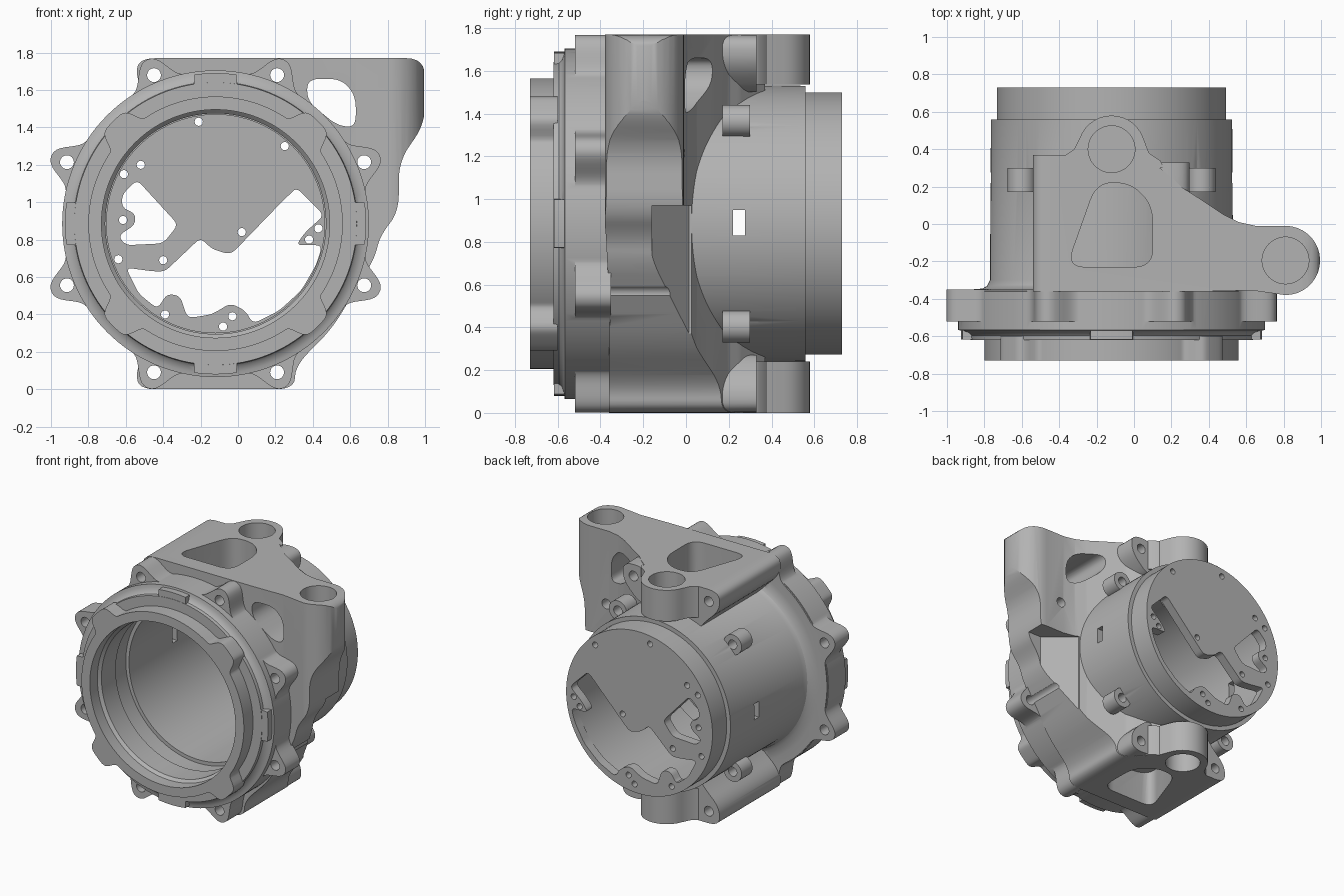
import bpy, bmesh, math
from math import sin, cos, pi, radians
from mathutils import Vector

cube = bpy.data.objects.get("Cube")
if cube:
    bpy.data.objects.remove(cube, do_unlink=True)

grey = bpy.data.materials.new("cast_grey")
grey.use_nodes = True
grey.diffuse_color = (0.45, 0.45, 0.45, 1)
grey.node_tree.nodes["Principled BSDF"].inputs["Base Color"].default_value = grey.diffuse_color

CX, CZ, TOP = -0.12, 0.885, 1.77   # main bore axis and overall height


def finish(name, bm):
    bmesh.ops.recalc_face_normals(bm, faces=bm.faces)
    mesh = bpy.data.meshes.new(name)
    bm.to_mesh(mesh)
    bm.free()
    mesh.materials.append(grey)
    ob = bpy.data.objects.new(name, mesh)
    bpy.context.collection.objects.link(ob)
    return ob


def prism(name, pts, lo, hi, axis="y"):
    """Extrude a 2D outline along y (points x,z) or z (points x,y)."""
    bm = bmesh.new()
    put = (lambda p, t: (p[0], t, p[1])) if axis == "y" else (lambda p, t: (p[0], p[1], t))
    a = [bm.verts.new(put(p, lo)) for p in pts]
    b = [bm.verts.new(put(p, hi)) for p in pts]
    bm.faces.new(a)
    bm.faces.new(b)
    for i in range(len(pts)):
        j = (i + 1) % len(pts)
        bm.faces.new((a[i], a[j], b[j], b[i]))
    return finish(name, bm)


def lathe(name, profile, n=128):
    """Revolve (y, radius) points about the main axis, closed with end caps."""
    bm = bmesh.new()
    rings = [[bm.verts.new((CX + r * cos(2 * pi * i / n), y, CZ + r * sin(2 * pi * i / n)))
              for i in range(n)] for y, r in profile]
    for p, q in zip(rings, rings[1:]):
        for i in range(n):
            j = (i + 1) % n
            bm.faces.new((p[i], p[j], q[j], q[i]))
    bm.faces.new(rings[0])
    bm.faces.new(rings[-1])
    return finish(name, bm)


def circle(x, y, r, n=32):
    return [(x + r * cos(2 * pi * i / n), y + r * sin(2 * pi * i / n)) for i in range(n)]


def polar(radius, n=360):
    return [(CX + radius(t) * cos(t), CZ + radius(t) * sin(t))
            for t in (2 * pi * i / n for i in range(n))]


def rounded(pts, size, n=6):
    """Soften each corner with a short curve."""
    out = []
    for i, p in enumerate(pts):
        p, a, b = Vector(p), Vector(pts[i - 1]), Vector(pts[(i + 1) % len(pts)])
        s = p + (a - p).normalized() * min(size, (a - p).length * 0.45)
        e = p + (b - p).normalized() * min(size, (b - p).length * 0.45)
        for k in range(n + 1):
            t = k / n
            out.append(tuple(s * (1 - t) ** 2 + p * 2 * t * (1 - t) + e * t * t))
    return out


def combine(target, other, op):
    mod = target.modifiers.new(op.lower(), "BOOLEAN")
    mod.operation, mod.solver, mod.object = op, "EXACT", other
    bpy.context.view_layer.objects.active = target
    bpy.ops.object.modifier_apply(modifier=mod.name)
    bpy.data.objects.remove(other, do_unlink=True)


def from_spoke(t, count, offset):
    step = 2 * pi / count
    return abs((t - offset + step / 2) % step - step / 2)


# Bracket: plan outline with a side ear, trimmed by the front profile
ear = [(0.81 + 0.185 * cos(radians(a)), -0.195 + 0.185 * sin(radians(a)))
       for a in range(-90, 91, 10)]
plan = [(-0.6, -0.36), (-0.6, 0.37), (0.05, 0.37), (0.2, 0.25), (0.25, 0.2), (0.36, 0.13),
        (0.48, 0.05), (0.56, 0.01), (0.65, -0.01)]
plan += ear[::-1] + [(0.63, -0.355), (0.4, -0.36)]
bracket = prism("bracket", plan, -0.1, 1.9, "z")
front = [(-0.54, 0), (0.3, 0), (0.31, 0.13), (0.5, 0.32), (0.64, 0.55), (0.73, 0.7), (0.76, 0.82),
         (0.86, 0.95), (0.86, 1.22), (1.0, 1.42), (1.0, TOP), (-0.54, TOP), (-0.54, 1.63),
         (-0.4, 1.5), (-0.3, 1.35), (-0.3, 0.42), (-0.4, 0.27), (-0.54, 0.14)]
combine(bracket, prism("front_trim", rounded(front, 0.1), -1, 1), "INTERSECT")

# Thin the lower half of the ear wall
relief = [(0.53, 0.015), (0.74, -0.16), (1.2, -0.16), (1.2, 0.3), (0.53, 0.3)]
combine(bracket, prism("wall_relief", relief, -0.2, 0.97, "z"), "DIFFERENCE")

# Back-edge bosses and right-hand bolt lobes, top and bottom
lobe = rounded([(0.1, 0.002), (0.297, 0.002), (0.297, 0.14), (0.17, 0.27), (0.1, 0.27)], 0.09)
for lo, hi in ((0, 0.24), (1.535, TOP)):
    boss = [(-0.4, 0.3), (-0.37, 0.365), (-0.32, 0.4)]
    boss += [(CX + 0.18 * cos(radians(a)), 0.4 + 0.18 * sin(radians(a))) for a in range(160, 19, -10)]
    boss += [(0.08, 0.38), (0.14, 0.34), (0.16, 0.3)]
    combine(bracket, prism("boss", boss, lo, hi, "z"), "UNION")
    bolt_lobe = [(x, z if lo == 0 else TOP - z) for x, z in lobe]
    combine(bracket, prism("bolt_lobe", bolt_lobe, 0.05, 0.33), "UNION")

# Weight-saving pockets and side window
pocket = rounded([(-0.36, -0.23), (-0.2, 0.22), (-0.02, 0.22), (0.1, 0.1), (0.1, -0.23)], 0.1)
for lo, hi in ((-0.1, 0.4), (1.37, 1.9)):
    combine(bracket, prism("pocket_cut", pocket, lo, hi, "z"), "DIFFERENCE")
window = [(0.37, 1.66), (0.55, 1.66), (0.63, 1.57), (0.63, 1.4), (0.53, 1.41), (0.37, 1.54)]
combine(bracket, prism("window_cut", rounded(window, 0.07), -1, 1), "DIFFERENCE")

# Main tube with front collars
housing = lathe("housing", [(-0.62, 0.755), (-0.595, 0.758), (-0.58, 0.772), (-0.57, 0.8),
                            (-0.567, 0.82), (-0.36, 0.82),
                            (-0.35, 0.75), (-0.345, 0.69), (-0.33, 0.665), (-0.3, 0.65),
                            (0.56, 0.645), (0.56, 0.613), (0.73, 0.613)])

# Eight-lobed flange
flange = polar(lambda t: 0.815 + 0.135 * math.exp(-(from_spoke(t, 8, pi / 8) / 0.108) ** 2.5))
combine(housing, prism("flange", flange, -0.52, -0.35), "UNION")

# Raised collar blocks at the quarter points
blocks = polar(lambda t: 0.805 if from_spoke(t, 4, 0) < radians(8.5) else 0.74)
combine(housing, prism("collar_blocks", blocks, -0.618, -0.55), "UNION")

# Front ring with four diagonal tabs
tabs = polar(lambda t: 0.68 + 0.095 * math.exp(-(from_spoke(t, 4, pi / 4) / radians(8.5)) ** 6))
combine(housing, prism("tabbed_ring", tabs, -0.73, -0.6), "UNION")

# Screw lugs on the tube
for k in range(4):
    a = pi / 4 + k * pi / 2
    x, z = CX + 0.68 * cos(a), CZ + 0.68 * sin(a)
    combine(housing, prism("lug", circle(x, z, 0.075), 0.17, 0.3), "UNION")
    combine(housing, prism("lug_hole", circle(x, z, 0.035), 0.2, 0.34), "DIFFERENCE")

combine(housing, bracket, "UNION")

# Vertical bores
for x, y, lo, hi in ((0.81, -0.195, 1.45, 1.9), (CX, 0.4, 1.54, 1.9), (CX, 0.4, -0.1, 0.23)):
    combine(housing, prism("bore_cut", circle(x, y, 0.125, 48), lo, hi, "z"), "DIFFERENCE")

# Stepped main bore, leaving the rear wall
combine(housing, lathe("main_bore", [(-0.8, 0.61), (-0.64, 0.61), (-0.62, 0.59), (-0.45, 0.59),
                                     (-0.45, 0.61), (-0.3, 0.61), (-0.3, 0.583), (0.66, 0.583)]),
        "DIFFERENCE")

# Flange bolt holes
for k in range(8):
    a = pi / 8 + k * pi / 4
    hole = circle(CX + 0.86 * cos(a), CZ + 0.86 * sin(a), 0.037, 24)
    combine(housing, prism("bolt_hole", hole, -0.8, 0.45), "DIFFERENCE")

# Small slots through both sides of the tube
for x in (CX - 0.62, CX + 0.62):
    slot = [(x - 0.08, 0.83), (x + 0.08, 0.83), (x + 0.08, 0.95), (x - 0.08, 0.95)]
    combine(housing, prism("slot_cut", slot, 0.22, 0.275), "DIFFERENCE")

# Openings in the rear wall
side_opening = [(-0.62, 1.04), (-0.54, 1.12), (-0.32, 0.88), (-0.4, 0.78), (-0.6, 0.77),
                (-0.64, 0.82), (-0.55, 0.88), (-0.55, 0.94), (-0.62, 0.97)]
lower_opening = [(-0.6, 0.65), (-0.45, 0.63), (-0.39, 0.63), (-0.2, 0.81), (-0.14, 0.75),
                 (-0.04, 0.72), (0.02, 0.78), (0.31, 1.08), (0.46, 0.93), (0.36, 0.84),
                 (0.31, 0.77), (0.45, 0.77), (0.42, 0.67), (0.34, 0.53), (0.22, 0.42),
                 (0.08, 0.35), (0.04, 0.42), (-0.04, 0.46), (-0.14, 0.4), (-0.27, 0.38),
                 (-0.31, 0.5), (-0.38, 0.51), (-0.43, 0.43), (-0.53, 0.51)]
for opening in (side_opening, lower_opening):
    combine(housing, prism("wall_cut", rounded(opening, 0.035, 4), 0.5, 0.9), "DIFFERENCE")
for x, z in ((-0.21, 1.43), (0.25, 1.3), (-0.52, 1.2), (-0.61, 1.15), (-0.615, 0.905),
             (-0.64, 0.695), (-0.4, 0.69), (0.02, 0.84), (0.38, 0.8), (0.43, 0.86),
             (-0.39, 0.4), (-0.08, 0.335), (-0.03, 0.39)):
    combine(housing, prism("screw_hole", circle(x, z, 0.022, 16), 0.5, 0.9), "DIFFERENCE")

# Thin square pads on the inside of the rear wall
for x, z in ((-0.31, 1.2), (-0.16, 1.33), (0.1, 1.25), (-0.06, 1.09), (0.27, 1.12), (0.09, 0.97)):
    prism("inner_pad", circle(x, z, 0.085, 4), 0.652, 0.661)

# Smooth curved walls, crisp edges
bpy.ops.object.select_all(action="DESELECT")
housing.select_set(True)
bpy.context.view_layer.objects.active = housing
bpy.ops.object.shade_smooth_by_angle(angle=radians(30))
